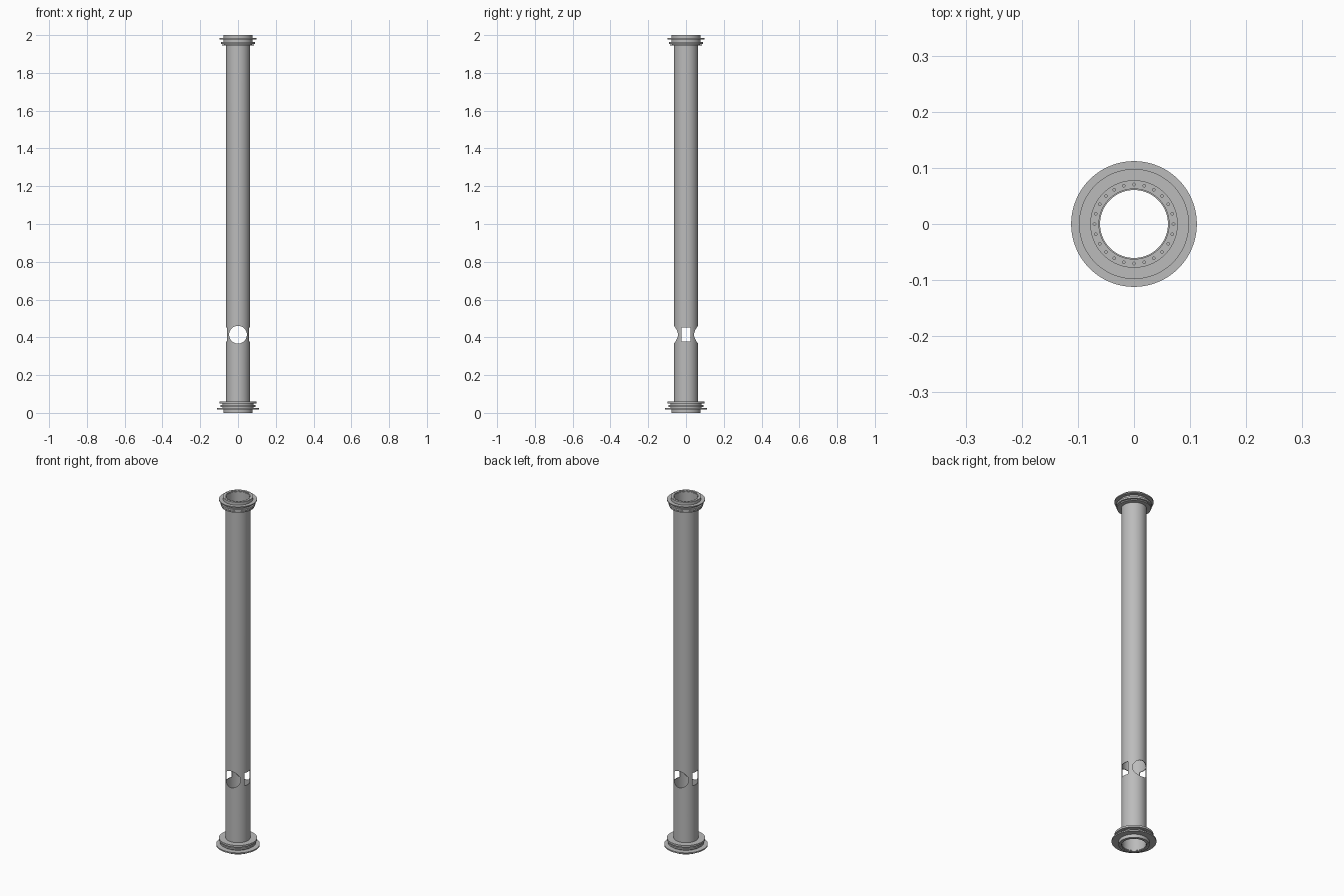
import bpy
import math

cube = bpy.data.objects.get("Cube")
if cube:
    bpy.data.objects.remove(cube, do_unlink=True)

metal = bpy.data.materials.new("grey_metal")
metal.use_nodes = True
metal.diffuse_color = (0.5, 0.5, 0.5, 1)
metal.node_tree.nodes["Principled BSDF"].inputs["Base Color"].default_value = (0.5, 0.5, 0.5, 1)

SEGMENTS = 96
INNER = 0.0605
WALL = 0.0635


def lathe(name, outline):
    """Spin a closed (radius, height) outline round the z axis."""
    n = len(outline)
    verts, faces = [], []
    for s in range(SEGMENTS):
        a = math.tau * s / SEGMENTS
        verts += [(r * math.cos(a), r * math.sin(a), z) for r, z in outline]
        t = (s + 1) % SEGMENTS
        for i in range(n):
            j = (i + 1) % n
            faces.append((s * n + i, t * n + i, t * n + j, s * n + j))
    mesh = bpy.data.meshes.new(name)
    mesh.from_pydata(verts, [], faces)
    mesh.materials.append(metal)
    obj = bpy.data.objects.new(name, mesh)
    bpy.context.collection.objects.link(obj)
    return obj


def cut(target, cutter):
    """Subtract the cutter, apply the result and remove the cutter."""
    mod = target.modifiers.new("cut", "BOOLEAN")
    mod.operation = "DIFFERENCE"
    mod.solver = "EXACT"
    mod.object = cutter
    bpy.context.view_layer.objects.active = target
    bpy.ops.object.modifier_apply(modifier=mod.name)
    bpy.data.objects.remove(cutter, do_unlink=True)


def flange(name, steps):
    """Stack of discs given as (radius, low z, high z) from bottom to top."""
    outline = [(INNER + 0.002, steps[0][1])]
    for r, low, high in steps:
        outline += [(r, low), (r, high)]
    outline.append((INNER + 0.002, steps[-1][2]))
    return lathe(name, outline)


def bolt_holes(target, z):
    """Ring of small blind holes in an end face."""
    bpy.ops.mesh.primitive_cylinder_add(vertices=10, radius=0.0025, depth=0.016,
                                        location=(0.0705, 0, z))
    first = bpy.context.object
    parts = [first]
    for k in range(1, 24):
        a = math.tau * k / 24
        c = first.copy()
        c.data = first.data.copy()
        c.location = (0.0705 * math.cos(a), 0.0705 * math.sin(a), z)
        bpy.context.collection.objects.link(c)
        parts.append(c)
    bpy.ops.object.select_all(action="DESELECT")
    for p in parts:
        p.select_set(True)
    bpy.context.view_layer.objects.active = first
    bpy.ops.object.join()
    cut(target, first)


# Hollow main tube
tube = lathe("main_tube", [(INNER, 0.004), (WALL, 0.004), (WALL, 1.996), (INNER, 1.996)])

# Round openings front and back, rectangular openings left and right
bpy.ops.mesh.primitive_cylinder_add(vertices=64, radius=0.047, depth=0.4,
                                    location=(0, 0, 0.414), rotation=(math.pi / 2, 0, 0))
cut(tube, bpy.context.object)
bpy.ops.mesh.primitive_cube_add(size=1, location=(0, 0, 0.415))
bpy.context.object.scale = (0.4, 0.048, 0.072)
cut(tube, bpy.context.object)

# Stepped end flanges
top = flange("top_flange", [
    (0.085, 1.944, 1.950), (0.075, 1.950, 1.954), (0.089, 1.954, 1.964),
    (0.078, 1.964, 1.978), (0.098, 1.978, 1.984), (0.078, 1.984, 2.0)])
bottom = flange("bottom_flange", [
    (0.078, 0.0, 0.018), (0.112, 0.018, 0.025), (0.082, 0.025, 0.032),
    (0.092, 0.032, 0.041), (0.082, 0.041, 0.049), (0.098, 0.049, 0.060)])
bolt_holes(top, 2.0)
bolt_holes(bottom, 0.0)

# Smooth round surfaces with crisp edges
bpy.ops.object.select_all(action="DESELECT")
for obj in (tube, top, bottom):
    obj.select_set(True)
bpy.context.view_layer.objects.active = tube
bpy.ops.object.shade_smooth_by_angle(angle=math.radians(30))
